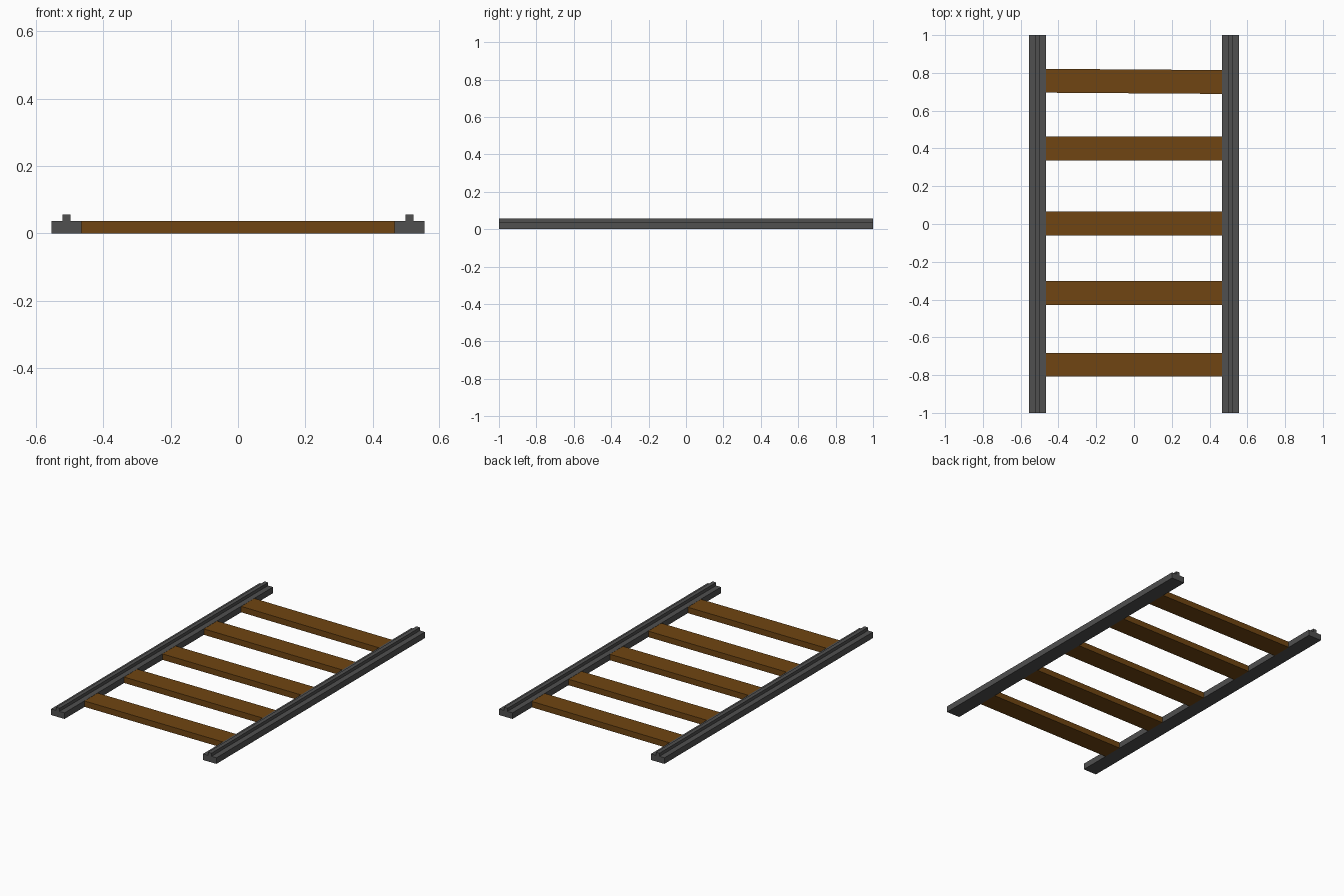
import bpy, bmesh
from mathutils import Matrix

if "Cube" in bpy.data.objects:
    bpy.data.objects.remove(bpy.data.objects["Cube"])


def material(name, color):
    m = bpy.data.materials.new(name)
    m.diffuse_color = (*color, 1)
    m.use_nodes = True
    m.node_tree.nodes["Principled BSDF"].inputs["Base Color"].default_value = m.diffuse_color
    return m


STEEL = material("dark_steel", (0.08, 0.08, 0.08))
WOOD = material("brown_wood", (0.16, 0.06, 0.006))


def add_object(name, bm, mat):
    bmesh.ops.recalc_face_normals(bm, faces=bm.faces)
    mesh = bpy.data.meshes.new(name)
    bm.to_mesh(mesh)
    bm.free()
    mesh.materials.append(mat)
    ob = bpy.data.objects.new(name, mesh)
    bpy.context.collection.objects.link(ob)
    return ob


# Rails: stepped profile (wide foot, narrow head) extruded along y
FOOT, HEAD, BASE_H, TOP_H = 0.045, 0.012, 0.037, 0.056
half = [(FOOT, 0), (FOOT, BASE_H), (HEAD, BASE_H), (HEAD, TOP_H)]
profile = half + [(-x, z) for x, z in reversed(half)]
for side, cx in (("left", -0.51), ("right", 0.51)):
    bm = bmesh.new()
    face = bm.faces.new([bm.verts.new((x, -1, z)) for x, z in profile])
    ext = bmesh.ops.extrude_face_region(bm, geom=[face], use_keep_orig=True)
    verts = [v for v in ext["geom"] if isinstance(v, bmesh.types.BMVert)]
    bmesh.ops.translate(bm, verts=verts, vec=(0, 2, 0))
    add_object(side + "_rail", bm, STEEL).location.x = cx

# Sleepers: planks butted between the rails, the last one slightly askew
sleepers = [(-0.745, 0), (-0.365, 0), (0.003, 0), (0.40, 0), (0.755, -0.007)]
for i, (y, angle) in enumerate(sleepers, 1):
    bm = bmesh.new()
    bmesh.ops.create_cube(bm, size=1, matrix=Matrix.Diagonal((0.932, 0.126, 0.036, 1)))
    ob = add_object(f"sleeper_{i}", bm, WOOD)
    ob.location = (0, y, 0.018)
    ob.rotation_euler.z = angle
